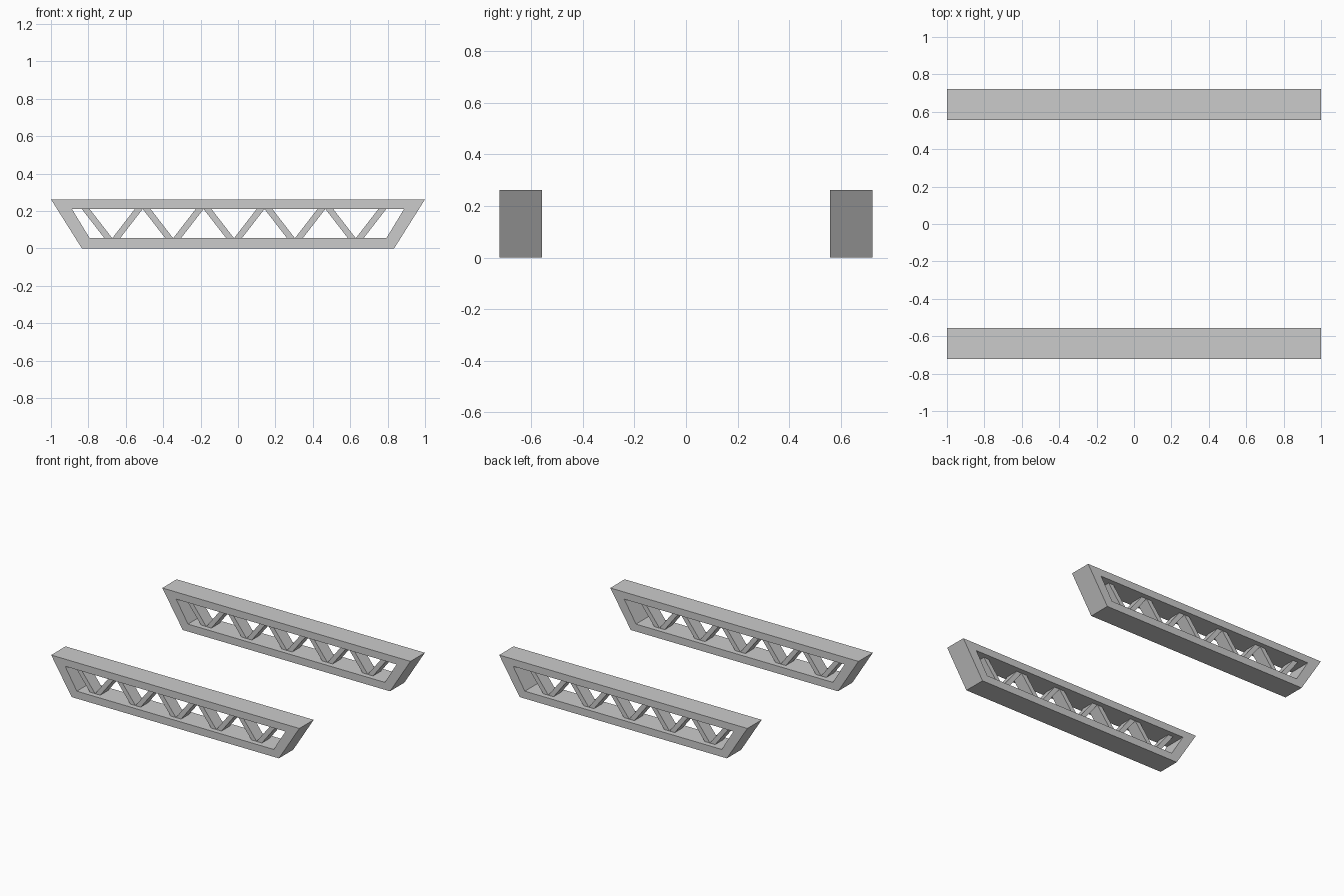
import bpy, bmesh

if "Cube" in bpy.data.objects:
    bpy.data.objects.remove(bpy.data.objects["Cube"])

Y_IN, Y_OUT = 0.557, 0.722   # depth range of each truss
MID = (Y_IN + Y_OUT) / 2
Z_TOP, Z_HI, Z_LO = 0.262, 0.21, 0.054


def make_object(name, bm):
    bmesh.ops.recalc_face_normals(bm, faces=bm.faces)
    mesh = bpy.data.meshes.new(name)
    bm.to_mesh(mesh)
    bm.free()
    obj = bpy.data.objects.new(name, mesh)
    bpy.context.collection.objects.link(obj)


def add_prism(bm, profile, y0, y1):
    a = [bm.verts.new((x, y0, z)) for x, z in profile]
    b = [bm.verts.new((x, y1, z)) for x, z in profile]
    bm.faces.new(a)
    bm.faces.new(b)
    for i in range(len(a)):
        j = (i + 1) % len(a)
        bm.faces.new((a[i], a[j], b[j], b[i]))


def add_ring(bm, outer, inner, y0, y1):
    loops = [[bm.verts.new((x, y, z)) for x, z in p]
             for p, y in ((outer, y0), (outer, y1), (inner, y1), (inner, y0))]
    for k in range(4):
        a, b = loops[k], loops[(k + 1) % 4]
        for i in range(4):
            j = (i + 1) % 4
            bm.faces.new((a[i], a[j], b[j], b[i]))


outer = [(-1, Z_TOP), (1, Z_TOP), (0.835, 0), (-0.835, 0)]
inner = [(-0.888, Z_HI), (0.888, Z_HI), (0.793, Z_LO), (-0.793, Z_LO)]
PITCH, WIDTH, START, DEPTH = 0.3255, 0.042, -0.835, 0.09

for side, label in ((-1, "front"), (1, "back")):
    # Trapezoid frame
    bm = bmesh.new()
    add_ring(bm, outer, inner, side * Y_IN, side * Y_OUT)
    make_object(label + "_frame", bm)

    # Zigzag braces, set in from the frame faces
    bm = bmesh.new()
    y0, y1 = side * MID - DEPTH / 2, side * MID + DEPTH / 2
    for i in range(5):
        peak = START + i * PITCH
        valley, nxt = peak + PITCH / 2, peak + PITCH
        add_prism(bm, [(peak, Z_HI), (peak + WIDTH, Z_HI),
                       (valley, Z_LO), (valley - WIDTH, Z_LO)], y0, y1)
        add_prism(bm, [(nxt - WIDTH, Z_HI), (nxt, Z_HI),
                       (valley + WIDTH, Z_LO), (valley, Z_LO)], y0, y1)
    make_object(label + "_braces", bm)
